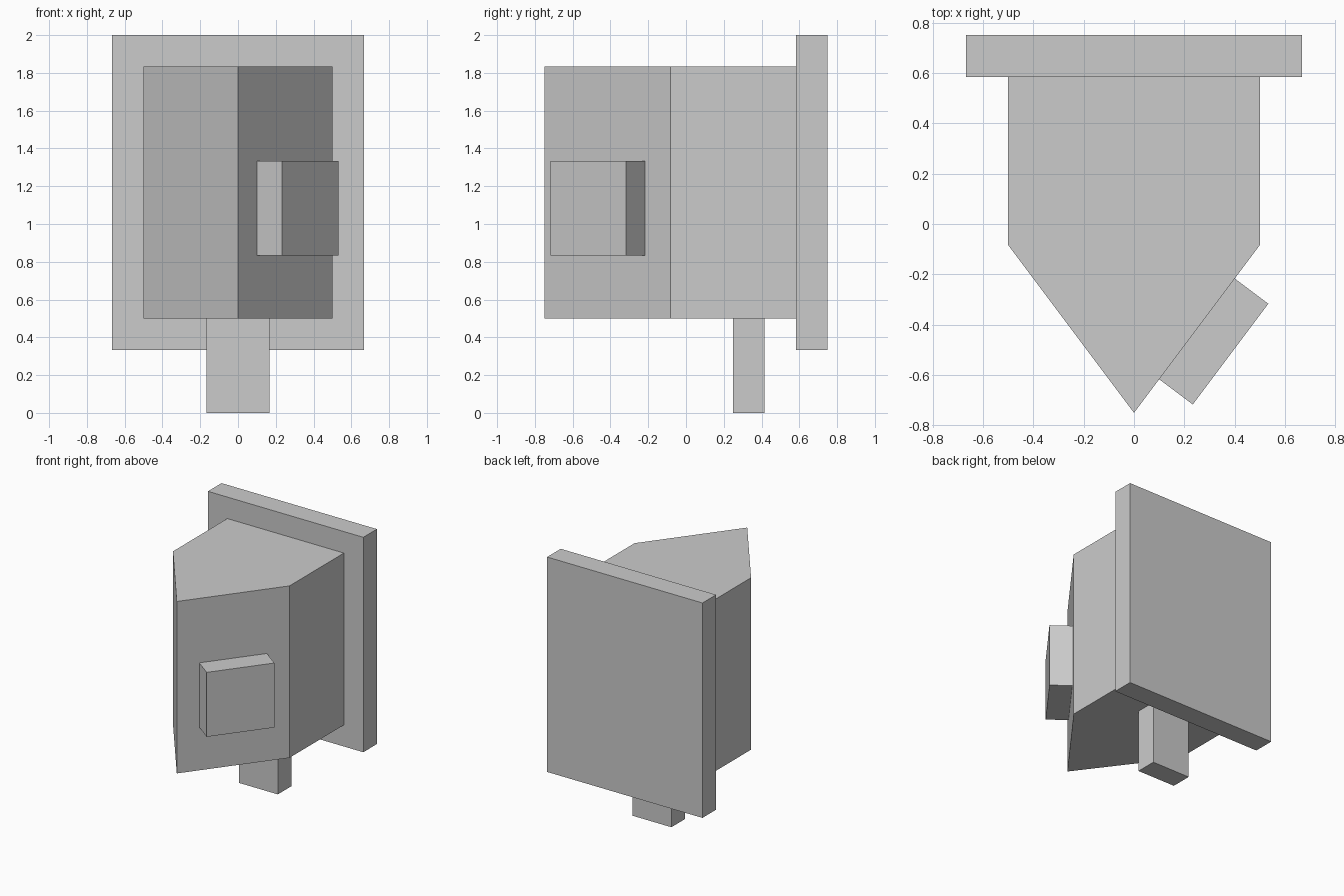
import bpy, bmesh

if "Cube" in bpy.data.objects:
    bpy.data.objects.remove(bpy.data.objects["Cube"])

U = 1 / 6  # base module of the model


def prism(name, outline, z0, z1):
    """Extrude a counter-clockwise xy outline from z0 to z1."""
    bm = bmesh.new()
    base = bm.faces.new([bm.verts.new((x, y, z0)) for x, y in outline])
    ext = bmesh.ops.extrude_face_region(bm, geom=[base], use_keep_orig=True)
    top = [v for v in ext["geom"] if isinstance(v, bmesh.types.BMVert)]
    bmesh.ops.translate(bm, vec=(0, 0, z1 - z0), verts=top)
    bmesh.ops.recalc_face_normals(bm, faces=bm.faces)
    mesh = bpy.data.meshes.new(name)
    bm.to_mesh(mesh)
    bm.free()
    obj = bpy.data.objects.new(name, mesh)
    bpy.context.collection.objects.link(obj)
    return obj


def rect(x0, x1, y0, y1):
    return [(x0, y0), (x1, y0), (x1, y1), (x0, y1)]


# Pointed housing
body = [(0, -4.5 * U), (3 * U, -0.5 * U), (3 * U, 3.5 * U),
        (-3 * U, 3.5 * U), (-3 * U, -0.5 * U)]
prism("housing", body, 3 * U, 11 * U)

# Upright back plate
prism("back_plate", rect(-4 * U, 4 * U, 3.5 * U, 4.5 * U), 2 * U, 12 * U)

# Post below the housing
prism("lower_post", rect(-U, U, 1.5 * U, 2.5 * U), 0, 3 * U)

# Block standing out from the right slanted face (normal 0.8, -0.6)
a, b = (0.1, -3.7 * U), (0.4, -1.3 * U)
nx, ny = 0.8 * U, -0.6 * U
block = [a, (a[0] + nx, a[1] + ny), (b[0] + nx, b[1] + ny), b]
prism("side_block", block, 5 * U, 8 * U)
